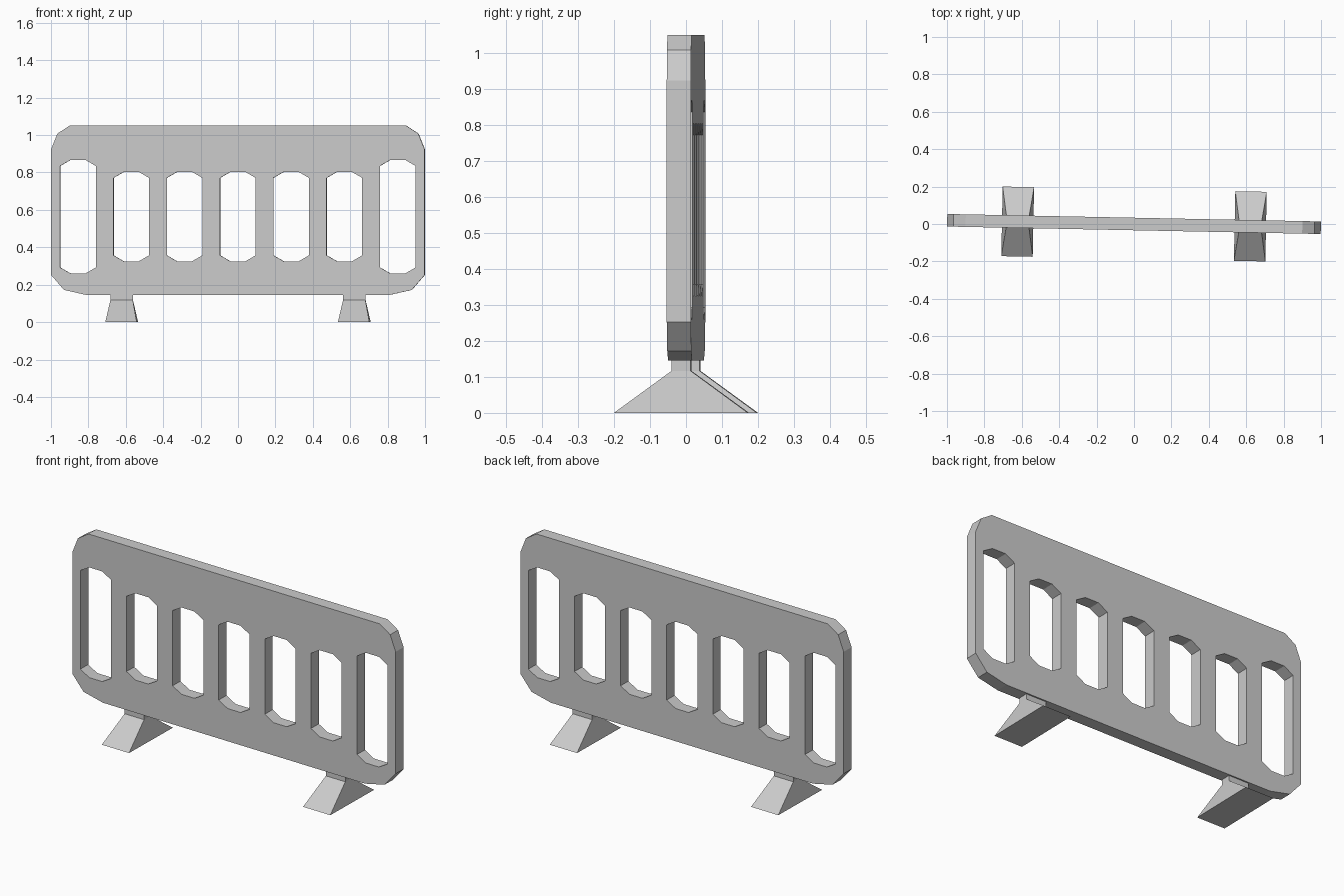
import bpy, bmesh, math
from mathutils import Matrix

if "Cube" in bpy.data.objects:
    bpy.data.objects.remove(bpy.data.objects["Cube"])

TURN = Matrix.Rotation(-0.02, 4, 'Z')  # whole barrier stands slightly turned
THICK = 0.067


def mirrored(half):
    """Close a right-hand outline (bottom to top) with its mirror image."""
    return half + [(-x, z) for x, z in reversed(half)]


def slot(cx, low, high):
    """Upright slot with chamfered ends."""
    half = [(0.04, low), (0.095, low + 0.032), (0.095, high - 0.032), (0.04, high)]
    return [(cx + x, z) for x, z in mirrored(half)]


# Barrier panel: chamfered outline with seven slots, extruded
loops = [mirrored([(0.81, 0.145), (0.93, 0.172), (0.999, 0.252),
                   (0.999, 0.923), (0.965, 1.008), (0.90, 1.05)])]
loops += [slot(i * 0.285, 0.325, 0.803) for i in range(-2, 3)]
loops += [slot(s * 0.855, 0.26, 0.867) for s in (-1, 1)]

curve = bpy.data.curves.new("barrier_panel", 'CURVE')
curve.dimensions = '2D'
curve.fill_mode = 'BOTH'
curve.extrude = THICK / 2
for pts in loops:
    spline = curve.splines.new('POLY')
    spline.points.add(len(pts) - 1)
    for p, (x, z) in zip(spline.points, pts):
        p.co = (x, z, 0, 1)
    spline.use_cyclic_u = True
panel = bpy.data.objects.new("barrier_panel", curve)
bpy.context.collection.objects.link(panel)
bpy.context.view_layer.objects.active = panel
panel.select_set(True)
bpy.ops.object.convert(target='MESH')
panel = bpy.context.object
bm = bmesh.new()
bm.from_mesh(panel.data)
bmesh.ops.remove_doubles(bm, verts=bm.verts, dist=1e-4)
bmesh.ops.transform(bm, verts=bm.verts, matrix=TURN @ Matrix.Rotation(math.pi / 2, 4, 'X'))
bmesh.ops.dissolve_limit(bm, angle_limit=0.01, verts=bm.verts, edges=bm.edges)
bmesh.ops.recalc_face_normals(bm, faces=bm.faces)
bm.to_mesh(panel.data)
bm.free()
for poly in panel.data.polygons:
    poly.use_smooth = False


# Feet: wide tapered base with a short upright neck
def foot(name, cx):
    bm = bmesh.new()
    rings = []
    for hx, hy, z in ((0.084, 0.186, 0), (0.06, 0.026, 0.117), (0.06, 0.026, 0.147)):
        rings.append([bm.verts.new((cx + sx * hx, sy * hy, z))
                      for sx, sy in ((-1, -1), (1, -1), (1, 1), (-1, 1))])
    for a, b in zip(rings, rings[1:]):
        for i in range(4):
            j = (i + 1) % 4
            bm.faces.new((a[i], a[j], b[j], b[i]))
    bm.faces.new(rings[0][::-1])
    bm.faces.new(rings[-1])
    bmesh.ops.transform(bm, verts=bm.verts, matrix=TURN)
    mesh = bpy.data.meshes.new(name)
    bm.to_mesh(mesh)
    bm.free()
    bpy.context.collection.objects.link(bpy.data.objects.new(name, mesh))


foot("left_foot", -0.622)
foot("right_foot", 0.622)
